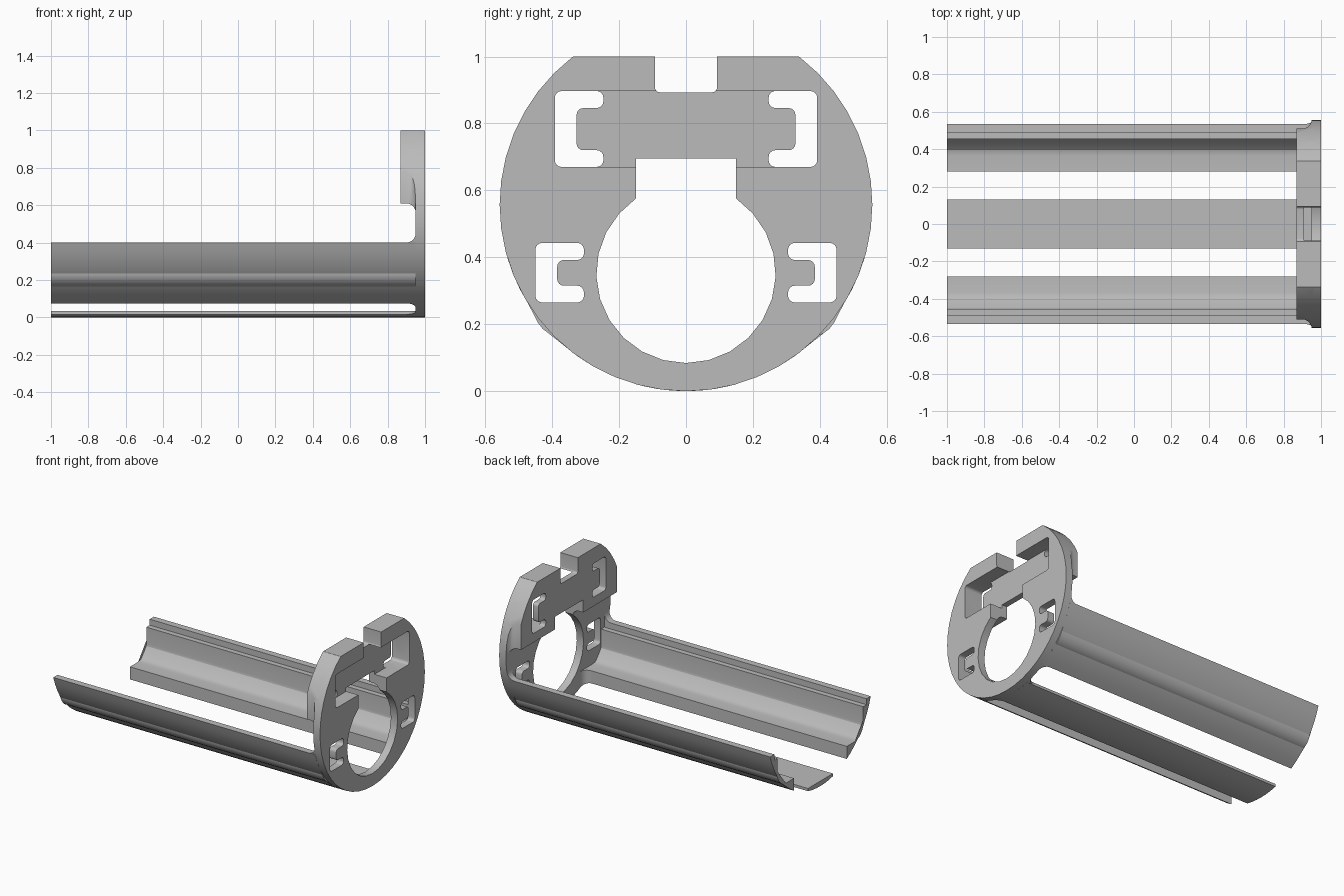
import bpy, bmesh, math
from mathutils import Vector

if "Cube" in bpy.data.objects:
    bpy.data.objects.remove(bpy.data.objects["Cube"])

grey = bpy.data.materials.new("plain grey")
grey.use_nodes = True
COLOUR = (0.5, 0.5, 0.5, 1)
grey.diffuse_color = COLOUR
grey.node_tree.nodes["Principled BSDF"].inputs["Base Color"].default_value = COLOUR

R = 0.557          # outer radius, also the height of the axis
WALL = 0.95        # inner face of the thin end plate
BACK = 0.87        # inner face of the thick upper block


def arc(cy, cz, r, a0, a1, n):
    """Points on an arc, angles in degrees."""
    angles = [math.radians(a0 + (a1 - a0) * i / n) for i in range(n + 1)]
    return [(cy + r * math.cos(a), cz + r * math.sin(a)) for a in angles]


def rounded(points, r, n=4):
    """Round every corner of a polygon."""
    out = []
    for i, p in enumerate(points):
        p = Vector(p)
        a = p + (Vector(points[i - 1]) - p).normalized() * r
        b = p + (Vector(points[(i + 1) % len(points)]) - p).normalized() * r
        centre = a + b - p
        for k in range(n + 1):
            t = k / n * math.pi / 2
            out.append(tuple(centre + (a - centre) * math.cos(t) + (b - centre) * math.sin(t)))
    return out


def box(u0, u1, v0, v1):
    return [(u0, v0), (u1, v0), (u1, v1), (u0, v1)]


def prism(name, points, axis, a, b):
    """Extrude a flat outline along one axis from a to b."""
    place = {"x": lambda u, v, w: (w, u, v),
             "y": lambda u, v, w: (u, w, v),
             "z": lambda u, v, w: (u, v, w)}[axis]
    bm = bmesh.new()
    low = [bm.verts.new(place(u, v, a)) for u, v in points]
    high = [bm.verts.new(place(u, v, b)) for u, v in points]
    bm.faces.new(low)
    bm.faces.new(high)
    for i in range(len(points)):
        j = (i + 1) % len(points)
        bm.faces.new((low[i], low[j], high[j], high[i]))
    bmesh.ops.recalc_face_normals(bm, faces=bm.faces)
    mesh = bpy.data.meshes.new(name)
    bm.to_mesh(mesh)
    bm.free()
    mesh.materials.append(grey)
    obj = bpy.data.objects.new(name, mesh)
    bpy.context.collection.objects.link(obj)
    return obj


def combine(obj, other, operation):
    """Apply a boolean and discard the helper."""
    mod = obj.modifiers.new("cut", "BOOLEAN")
    mod.operation = operation
    mod.solver = "EXACT"
    mod.object = other
    mesh = bpy.data.meshes.new_from_object(
        obj.evaluated_get(bpy.context.evaluated_depsgraph_get()))
    obj.modifiers.clear()
    obj.data = mesh
    bpy.data.objects.remove(other)


def cylinder(a, b):
    return prism("round_helper", arc(0, R, R, 0, 360, 48)[:-1], "x", a, b)


# End plate: thin disc with a flat top
end_plate = cylinder(WALL, 1)
combine(end_plate, prism("flat_top", box(-1, 1, 1, 2), "x", 0, 2), "DIFFERENCE")

# Thick upper block, flat at the sides, blending into the disc
f = 0.05
side = arc(WALL - f, 0.51 + f, f, -90, 0, 6)
block = prism("upper_block", [(BACK, 1), (BACK, 0.61)]
              + arc(WALL - f, 0.61 - f, f, 90, 0, 6) + [(0.97, 0.56), (0.97, 1)], "y", -1, 1)
sides = prism("block_sides", [(BACK, -0.51), (BACK, 0.51)] + side
              + [(0.97, 0.56), (0.97, -0.56)] + [(x, -y) for x, y in reversed(side)], "z", 0, 2)
combine(block, sides, "INTERSECT")
combine(block, cylinder(0.8, 0.97), "INTERSECT")
combine(end_plate, block, "UNION")

# Round opening with a square slot above, and the notch in the top
bore = arc(0, 0.352, 0.268, 123.5, 416.5, 20)
opening = [(0.15, 0.695), (-0.15, 0.695), (-0.15, bore[0][1])] + bore[1:-1] + [(0.15, bore[-1][1])]
combine(end_plate, prism("opening", opening, "x", 0.8, 1.1), "DIFFERENCE")
combine(end_plate, prism("notch", rounded(box(-0.093, 0.093, 0.893, 1.2), 0.015),
                         "x", 0.8, 1.1), "DIFFERENCE")

# Shallow rectangular pocket in the outer face
combine(end_plate, prism("pocket", rounded(box(-0.392, 0.392, 0.67, 0.897), 0.02),
                         "x", 0.91, 1.1), "DIFFERENCE")


def clip_slot(s, inner, tip, outer, z0, z1, z2, z3):
    """C-shaped slot that leaves a tongue."""
    shape = [(inner, z0), (outer, z0), (outer, z3), (inner, z3),
             (inner, z2), (tip, z2), (tip, z1), (inner, z1)]
    shape = [(s * y, z) for y, z in rounded(shape, 0.02)]
    combine(end_plate, prism("clip_slot", shape, "x", 0.8, 1.1), "DIFFERENCE")


for s in (-1, 1):
    clip_slot(s, 0.247, 0.327, 0.392, 0.67, 0.72, 0.846, 0.897)
    clip_slot(s, 0.305, 0.385, 0.45, 0.265, 0.315, 0.392, 0.443)

parts = [end_plate]

# Bottom rail: round underneath, flat on top
half = math.degrees(math.asin(0.132 / R))
parts.append(prism("bottom_rail", arc(0, R, R, -90 - half, -90 + half, 6)
                   + [(0.132, 0.034), (-0.132, 0.034)], "x", -1, WALL))

# Side rails: round outside, stepped and hollowed inside
start = -math.degrees(math.acos(0.28 / R))
end = -math.degrees(math.asin((R - 0.4) / R))
rail = (arc(0, R, R, start, end, 8) + [(0.49, 0.4), (0.49, 0.36), (0.455, 0.36)]
        + arc(0.365, 0.25, 0.09, 0, -90, 6) + [(0.28, 0.16)])


def web(name, corner, du, dv, r, axis, a, b):
    """Concave fillet where a rail meets the end plate."""
    u, v = corner
    curve = [(u + du * (r - x), v + dv * (r - y)) for x, y in arc(0, 0, r, 0, 90, 5)]
    obj = prism(name, [corner] + curve, axis, a, b)
    combine(obj, cylinder(0.8, 1), "INTERSECT")
    parts.append(obj)


for s, label in ((1, "back"), (-1, "front")):
    parts.append(prism(label + "_rail", [(s * y, z) for y, z in rail], "x", -1, WALL))
    web(label + "_top_web", (WALL, 0.4), -1, 1, 0.05, "y", *sorted((s * 0.49, s * 0.6)))
    web(label + "_slot_web", (WALL, s * 0.28), -1, -s, 0.05, "z", -0.1, 0.16)
    web(label + "_floor_web", (WALL, s * 0.132), -1, s, 0.05, "z", -0.1, 0.034)

# Smooth the round faces, keep the edges sharp
bpy.ops.object.select_all(action="DESELECT")
for obj in parts:
    obj.select_set(True)
bpy.context.view_layer.objects.active = end_plate
bpy.ops.object.shade_smooth_by_angle(angle=math.radians(30))
